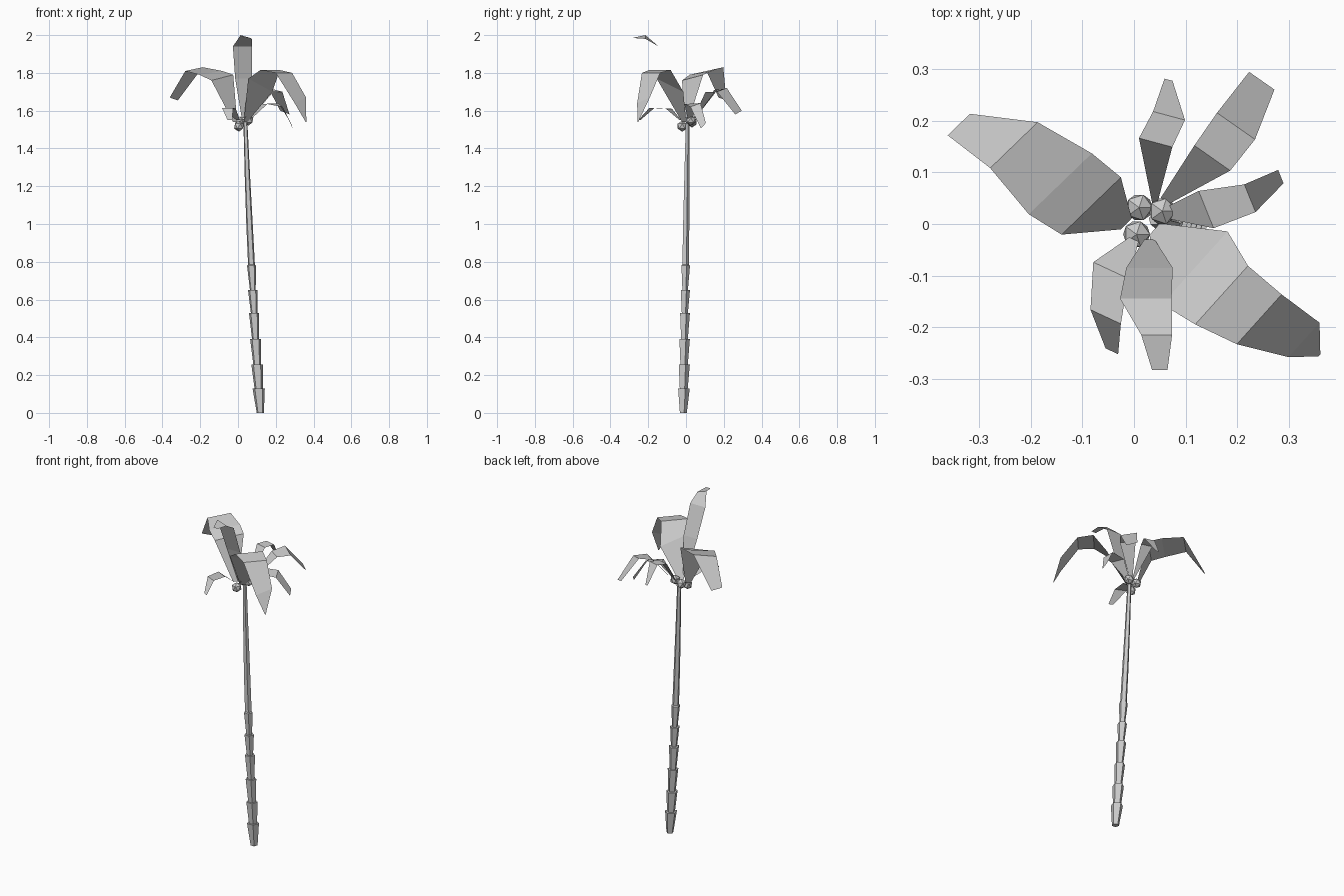
import bpy, bmesh, math
from mathutils import Vector


def make_object(name, verts, faces):
    mesh = bpy.data.meshes.new(name)
    mesh.from_pydata(verts, [], faces)
    mesh.update()
    obj = bpy.data.objects.new(name, mesh)
    bpy.context.collection.objects.link(obj)
    return obj


def trunk_centre(z):
    # gentle lean with a slight curve
    t = z / 1.54
    return Vector((0.118 - 0.105 * t + 0.026 * t * t, -0.016 + 0.024 * t, z))


def trunk(sides=5):
    # stacked flared collars, then a smooth taper
    joints = [0, 0.13, 0.255, 0.39, 0.53, 0.65, 0.78]
    rings = []
    for i in range(len(joints) - 1):
        shrink = 0.0018 * i
        rings.append((joints[i], (0.02 if i == 0 else 0.025) - shrink))
        rings.append((joints[i + 1], 0.034 - shrink))
    rings += [(0.785, 0.019), (1.0, 0.018), (1.25, 0.015), (1.54, 0.011)]
    verts, faces = [], []
    for z, r in rings:
        c = trunk_centre(z)
        for k in range(sides):
            a = 2 * math.pi * k / sides + 0.3
            verts.append(c + Vector((r * math.cos(a), r * math.sin(a), 0)))
    for i in range(len(rings) - 1):
        for k in range(sides):
            a, b = i * sides + k, i * sides + (k + 1) % sides
            faces.append((a, b, b + sides, a + sides))
    faces.append(tuple(reversed(range(sides))))
    n = len(verts)
    faces.append(tuple(range(n - sides, n)))
    make_object("trunk", verts, faces)


def leaf(name, cross_angle, spine):
    # folded strip: each station is x, y, z, width and optional edge tilt
    a = math.radians(cross_angle)
    verts = []
    for x, y, z, w, *tilt in spine:
        half = Vector((math.cos(a) * w, math.sin(a) * w, tilt[0] if tilt else 0)) / 2
        verts += [Vector((x, y, z)) - half, Vector((x, y, z)) + half]
    faces = [(2 * i, 2 * i + 1, 2 * i + 3, 2 * i + 2) for i in range(len(spine) - 1)]
    make_object(name, verts, faces)


def coconut(name, centre, r=0.029):
    bpy.ops.mesh.primitive_ico_sphere_add(subdivisions=1, radius=r, location=centre)
    bpy.context.object.name = name


trunk()

# large leaves
leaf("leaf_left", 44, [(-0.015, 0, 1.54, 0.03), (-0.083, 0.035, 1.775, 0.16, 0.03),
                       (-0.143, 0.078, 1.80, 0.17, 0.02), (-0.233, 0.153, 1.82, 0.128, 0.02),
                       (-0.34, 0.193, 1.662, 0.06, -0.015)])
leaf("leaf_right", 48, [(0.04, -0.01, 1.54, 0.03), (0.118, -0.085, 1.735, 0.19, -0.07),
                        (0.17, -0.138, 1.815, 0.153), (0.243, -0.185, 1.80, 0.13),
                        (0.33, -0.225, 1.655, 0.09, 0.03), (0.36, -0.255, 1.54, 0.005)])
leaf("leaf_upright", 0, [(0.03, -0.03, 1.56, 0.02), (0.03, -0.085, 1.77, 0.09),
                         (0.023, -0.145, 1.94, 0.10), (0.044, -0.215, 1.99, 0.06, -0.02),
                         (0.05, -0.283, 1.985, 0.03)])

# small drooping leaves
leaf("leaf_front_small", -25, [(0, -0.03, 1.55, 0.02), (-0.045, -0.09, 1.61, 0.075),
                               (-0.055, -0.18, 1.615, 0.065), (-0.043, -0.247, 1.55, 0.027)])
leaf("leaf_right_small", 112, [(0.06, 0.02, 1.55, 0.02), (0.14, 0.028, 1.635, 0.078),
                               (0.225, 0.05, 1.63, 0.058, 0.02), (0.285, 0.092, 1.52, 0.028, 0.03)])
leaf("leaf_back_right", -35, [(0.06, 0.045, 1.56, 0.02), (0.152, 0.128, 1.70, 0.085),
                              (0.198, 0.19, 1.71, 0.09, -0.02), (0.248, 0.278, 1.59, 0.06, -0.02)])
leaf("leaf_back", -15, [(0.04, 0.04, 1.55, 0.01), (0.042, 0.158, 1.71, 0.067),
                        (0.068, 0.21, 1.715, 0.064), (0.067, 0.28, 1.61, 0.016)])

# coconuts under the crown
coconut("coconut_1", (0.01, 0.032, 1.54))
coconut("coconut_2", (0.055, 0.025, 1.55))
coconut("coconut_3", (0.005, -0.02, 1.518))
